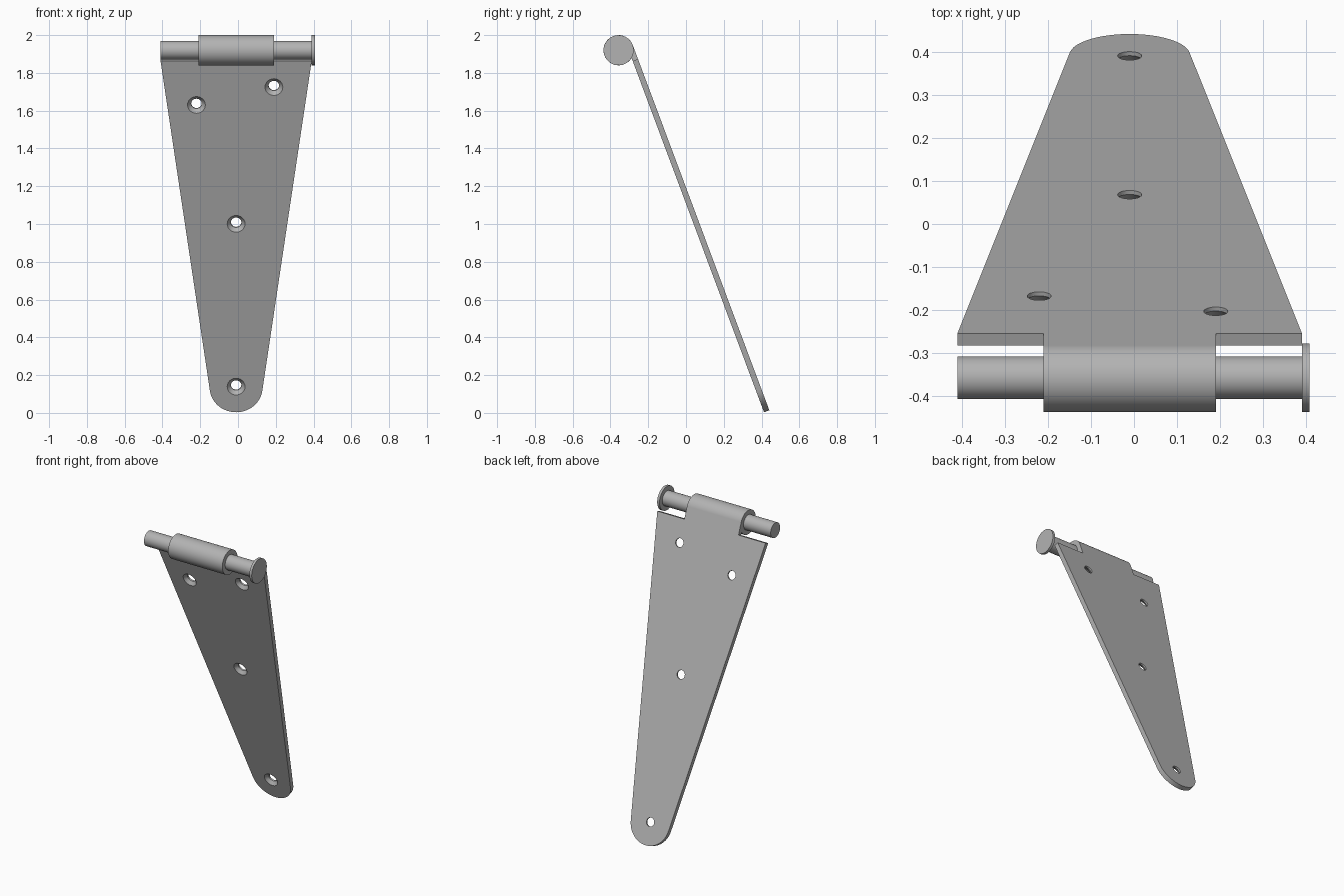
import bpy, bmesh
from math import sin, cos, pi, radians, atan2
from mathutils import Matrix, Vector

cube = bpy.data.objects.get("Cube")
if cube:
    bpy.data.objects.remove(cube)

steel = bpy.data.materials.new("grey steel")
steel.use_nodes = True
STEEL = (0.45, 0.45, 0.45, 1)
steel.diffuse_color = STEEL
steel.node_tree.nodes["Principled BSDF"].inputs["Base Color"].default_value = STEEL

# Hinge frame: x along the axis, y down the leaf, z out of the leaf's back
TILT = radians(20.5)
AXIS = Vector((-0.01, -0.357, 1.92))
FRAME = Matrix.Translation(AXIS) @ Matrix((
    (1, 0, 0, 0),
    (0, sin(TILT), cos(TILT), 0),
    (0, -cos(TILT), sin(TILT), 0),
    (0, 0, 0, 1)))
PIN_R, BARREL_R = 0.05, 0.08
HALF_TOP, HALF_TAB, TIP_R = 0.40, 0.20, 0.14
SHOULDER, TIP_Y = 0.08, 1.925


def add_object(name, bm):
    bmesh.ops.recalc_face_normals(bm, faces=bm.faces)
    mesh = bpy.data.meshes.new(name)
    bm.to_mesh(mesh)
    bm.free()
    mesh.materials.append(steel)
    obj = bpy.data.objects.new(name, mesh)
    bpy.context.collection.objects.link(obj)
    obj.matrix_world = FRAME
    return obj


def select(obj):
    bpy.ops.object.select_all(action='DESELECT')
    obj.select_set(True)
    bpy.context.view_layer.objects.active = obj


def lathe(name, profile, sides, axis='X', centre=(0, 0, 0), closed=False):
    """Spin (distance along axis, radius) points into a solid."""
    bm = bmesh.new()
    rings = []
    for d, r in profile:
        ring = []
        for i in range(sides):
            a = 2 * pi * i / sides
            p = (d, r * cos(a), r * sin(a)) if axis == 'X' else (r * cos(a), r * sin(a), d)
            ring.append(bm.verts.new(Vector(p) + Vector(centre)))
        rings.append(ring)
    pairs = list(zip(rings, rings[1:]))
    if closed:
        pairs.append((rings[-1], rings[0]))
    else:
        bm.faces.new(rings[0])
        bm.faces.new(rings[-1])
    for a, b in pairs:
        for i in range(sides):
            j = (i + 1) % sides
            bm.faces.new((a[i], a[j], b[j], b[i]))
    return add_object(name, bm)


# Tapered leaf with a tab up to the barrel and a rounded tip
taper = atan2(HALF_TOP - TIP_R, TIP_Y - SHOULDER)
half = [(HALF_TAB, 0), (HALF_TAB, SHOULDER), (HALF_TOP, SHOULDER)]
steps = 12
arc = [taper + (pi / 2 - taper) * i / steps for i in range(steps + 1)]
half += [(TIP_R * cos(a), TIP_Y + TIP_R * sin(a)) for a in arc[:-1]]
outline = half + [(0, TIP_Y + TIP_R)] + [(-x, y) for x, y in reversed(half)]
bm = bmesh.new()
face = bm.faces.new([bm.verts.new((x, y, PIN_R)) for x, y in outline])
grown = bmesh.ops.extrude_face_region(bm, geom=[face])["geom"]
bmesh.ops.translate(bm, vec=(0, 0, BARREL_R - PIN_R),
                    verts=[v for v in grown if isinstance(v, bmesh.types.BMVert)])
leaf = add_object("hinge_leaf", bm)

# Countersunk screw holes, wide on the front
for x, y in ((-0.21, 0.328), (0.20, 0.227), (0, 1.0), (0, 1.92)):
    cutter = lathe("screw_hole_cutter",
                   [(0.04, 0.057), (0.07, 0.028), (0.10, 0.028)],
                   24, 'Z', (x, y, 0))
    cutter.hide_render = True
    cut = leaf.modifiers.new("screw_hole", 'BOOLEAN')
    cut.operation = 'DIFFERENCE'
    cut.solver = 'EXACT'
    cut.object = cutter
    select(leaf)
    bpy.ops.object.modifier_apply(modifier=cut.name)
    bpy.data.objects.remove(cutter)

# Rolled barrel
barrel = lathe("barrel", [(-HALF_TAB, BARREL_R), (HALF_TAB, BARREL_R),
                          (HALF_TAB, PIN_R), (-HALF_TAB, PIN_R)], 40, closed=True)

# Pin with a flat round head on the left end
pin = lathe("hinge_pin", [(-HALF_TOP, PIN_R), (HALF_TOP, PIN_R),
                          (HALF_TOP, BARREL_R), (HALF_TOP + 0.017, BARREL_R)], 24)

for obj in (leaf, barrel, pin):
    select(obj)
    bpy.ops.object.shade_smooth_by_angle(angle=radians(30))
